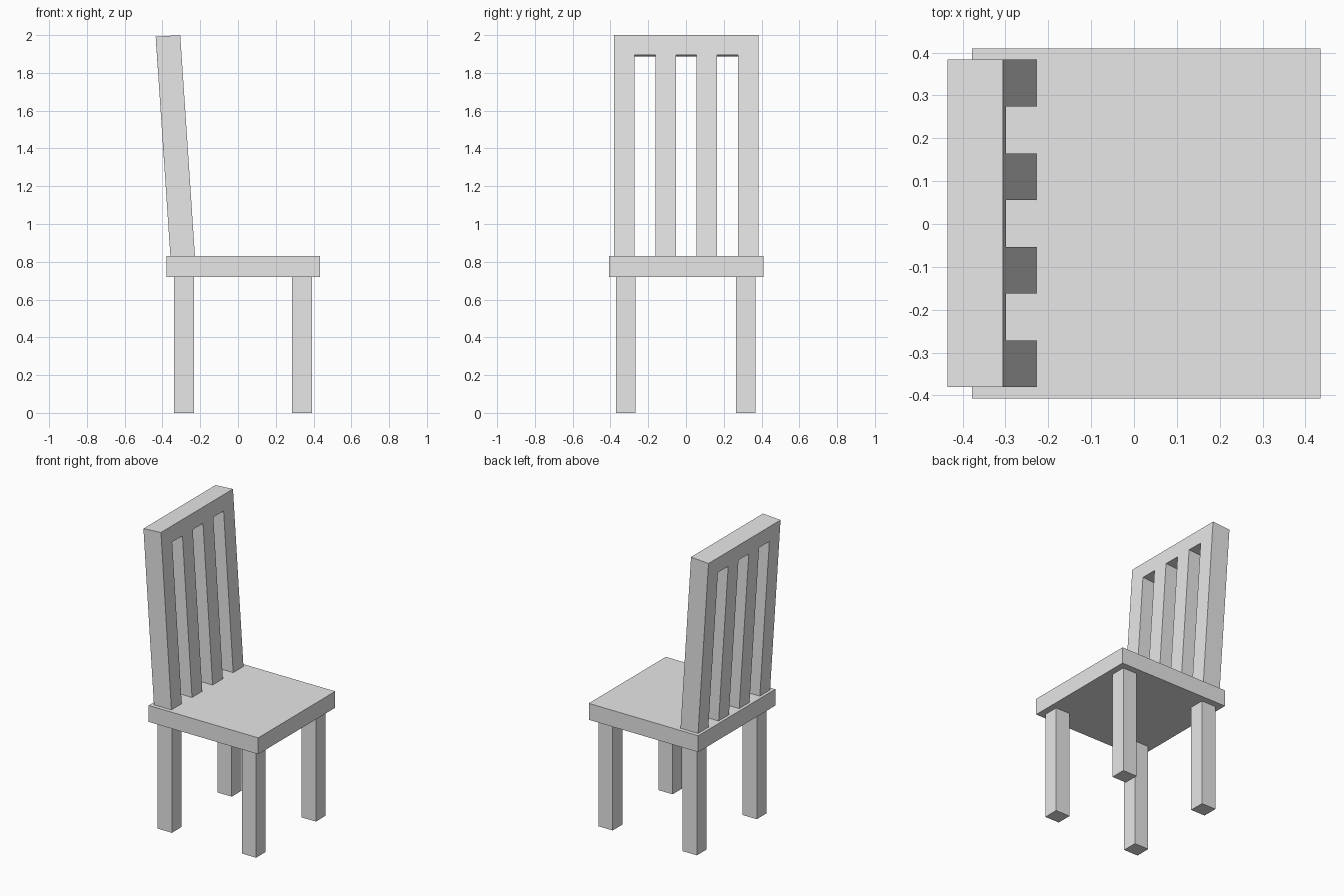
import bpy
import bmesh

if "Cube" in bpy.data.objects:
    bpy.data.objects.remove(bpy.data.objects["Cube"])

grey = bpy.data.materials.new("plain grey")
grey.diffuse_color = (0.8, 0.8, 0.8, 1)
grey.use_nodes = True
grey.node_tree.nodes["Principled BSDF"].inputs["Base Color"].default_value = grey.diffuse_color


def finish(name, bm):
    bmesh.ops.recalc_face_normals(bm, faces=bm.faces)
    mesh = bpy.data.meshes.new(name)
    bm.to_mesh(mesh)
    bm.free()
    mesh.materials.append(grey)
    obj = bpy.data.objects.new(name, mesh)
    bpy.context.collection.objects.link(obj)
    return obj


def box(name, x, y, z):
    """Box spanning the given (min, max) ranges."""
    bm = bmesh.new()
    bmesh.ops.create_cube(bm, size=1)
    for v in bm.verts:
        v.co = [(lo + hi) / 2 + c * (hi - lo) for c, (lo, hi) in zip(v.co, (x, y, z))]
    return finish(name, bm)


SEAT_BOTTOM, SEAT_TOP = 0.72, 0.83

# Seat slab
box("seat", (-0.378, 0.435), (-0.407, 0.41), (SEAT_BOTTOM, SEAT_TOP))

# Four square legs
for end, x in (("rear", -0.285), ("front", 0.34)):
    for side, y in (("right", -0.319), ("left", 0.316)):
        box(f"{end}_{side}_leg", (x - 0.053, x + 0.053),
            (y - 0.051, y + 0.051), (0, SEAT_BOTTOM))

# Backrest: comb outline of four slats under a top rail, leaning backwards
SLAT, PITCH, HALF = 0.109, 0.2183, 0.382
TOP, RAIL = 2.0, 1.896
outline = [(-HALF, TOP)]
for i in range(4):
    y0 = -HALF + i * PITCH
    y1 = y0 + SLAT
    if i > 0:
        outline.append((y0, RAIL))
    outline += [(y0, SEAT_TOP), (y1, SEAT_TOP)]
    if i < 3:
        outline.append((y1, RAIL))
outline.append((HALF, TOP))

LEAN, DEPTH = 0.0665, 0.130
bm = bmesh.new()
front = bm.faces.new([bm.verts.new((-0.228 - LEAN * (z - SEAT_TOP), y + 0.0015, z))
                      for y, z in outline])
extruded = bmesh.ops.extrude_face_region(bm, geom=[front], use_keep_orig=True)
for v in extruded["geom"]:
    if isinstance(v, bmesh.types.BMVert):
        v.co.x -= DEPTH
        # The rear edges of the tilted rail sit slightly lower
        if v.co.z > SEAT_TOP + 0.1:
            v.co.z -= DEPTH * LEAN
finish("slatted_backrest", bm)
